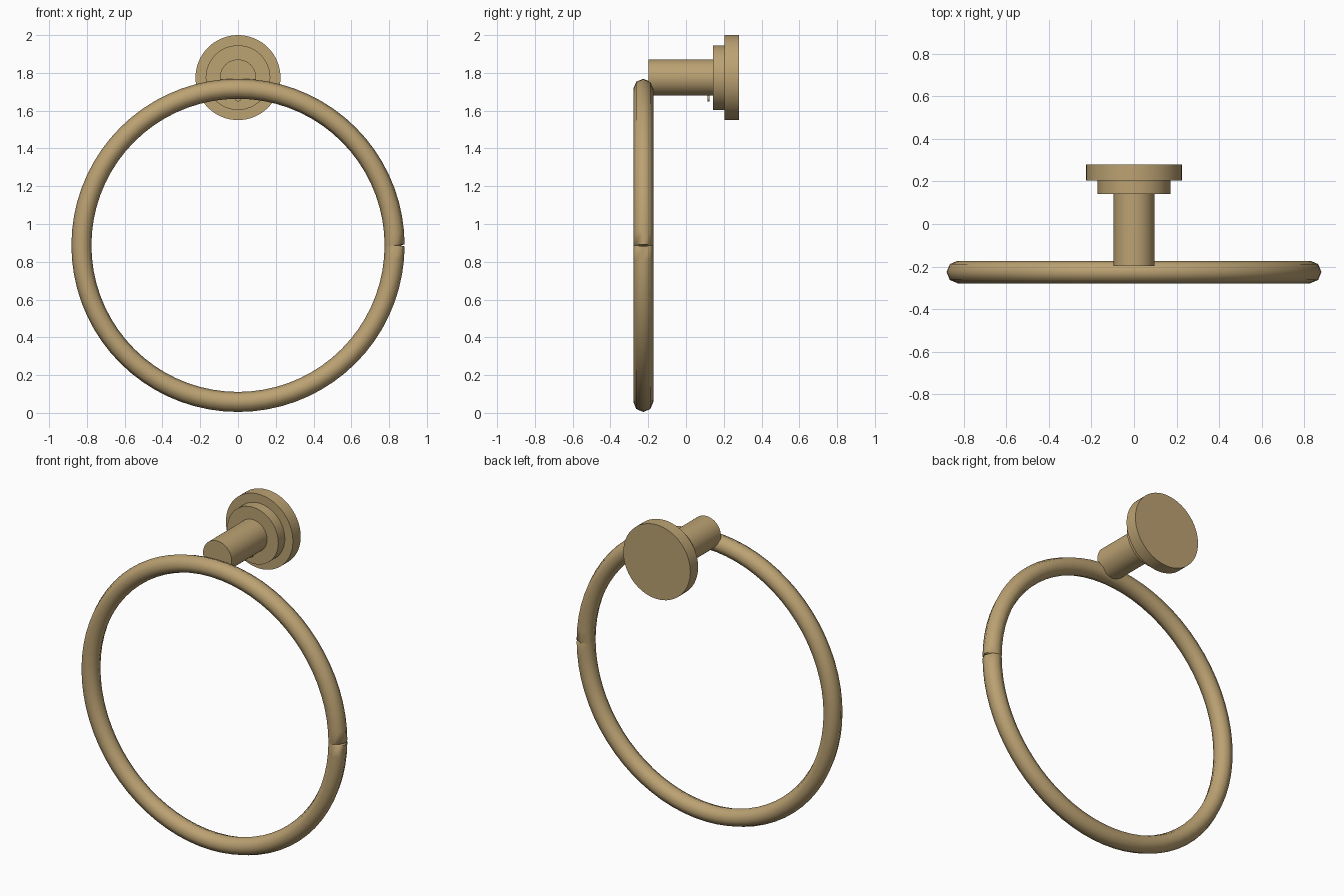
import bpy, bmesh, math

if "Cube" in bpy.data.objects:
    bpy.data.objects.remove(bpy.data.objects["Cube"])

mat = bpy.data.materials.new("brushed_brass")
mat.diffuse_color = (0.50, 0.36, 0.17, 1)
mat.use_nodes = True
mat.node_tree.nodes["Principled BSDF"].inputs["Base Color"].default_value = mat.diffuse_color


def finish(obj, name, angle):
    obj.name = name
    obj.data.materials.append(mat)
    bpy.ops.object.select_all(action='DESELECT')
    obj.select_set(True)
    bpy.context.view_layer.objects.active = obj
    bpy.ops.object.shade_smooth_by_angle(angle=math.radians(angle))


def disc(name, radius, y0, y1, z, sides=64):
    bpy.ops.mesh.primitive_cylinder_add(
        vertices=sides, radius=radius, depth=y1 - y0,
        location=(0, (y0 + y1) / 2, z), rotation=(math.pi / 2, 0, 0))
    finish(bpy.context.object, name, 30)


# Wall mount: stepped round plate, post and small set screw
MOUNT_Z = 1.775
disc("wall_plate", 0.225, 0.205, 0.28, MOUNT_Z)
disc("plate_step", 0.171, 0.142, 0.205, MOUNT_Z)
disc("post", 0.096, -0.198, 0.142, MOUNT_Z)
disc("set_screw", 0.016, 0.115, 0.125, 1.665, 16)

# Towel ring: octagonal section swept round, with a thin joint notch on the right
R, r, ring_y, ring_z = 0.829, 0.053, -0.226, 0.887
gap = 0.006
angles = [0, gap] + [2 * math.pi * i / 72 for i in range(1, 72)] + [-gap]
bm = bmesh.new()
loops = []
for i, a in enumerate(angles):
    loop = []
    for k in range(8):
        t = math.pi * k / 4
        u = r * math.cos(t)
        if i == 0 and u > 0.01:
            u *= 0.6
        loop.append(bm.verts.new(((R + u) * math.cos(a),
                                  ring_y + r * math.sin(t),
                                  ring_z + (R + u) * math.sin(a))))
    loops.append(loop)
for i, loop in enumerate(loops):
    nxt = loops[(i + 1) % len(loops)]
    for k in range(8):
        j = (k + 1) % 8
        bm.faces.new((loop[k], loop[j], nxt[j], nxt[k]))
bmesh.ops.recalc_face_normals(bm, faces=bm.faces)
mesh = bpy.data.meshes.new("towel_ring")
bm.to_mesh(mesh)
bm.free()
ring = bpy.data.objects.new("towel_ring", mesh)
bpy.context.collection.objects.link(ring)
finish(ring, "towel_ring", 50)
